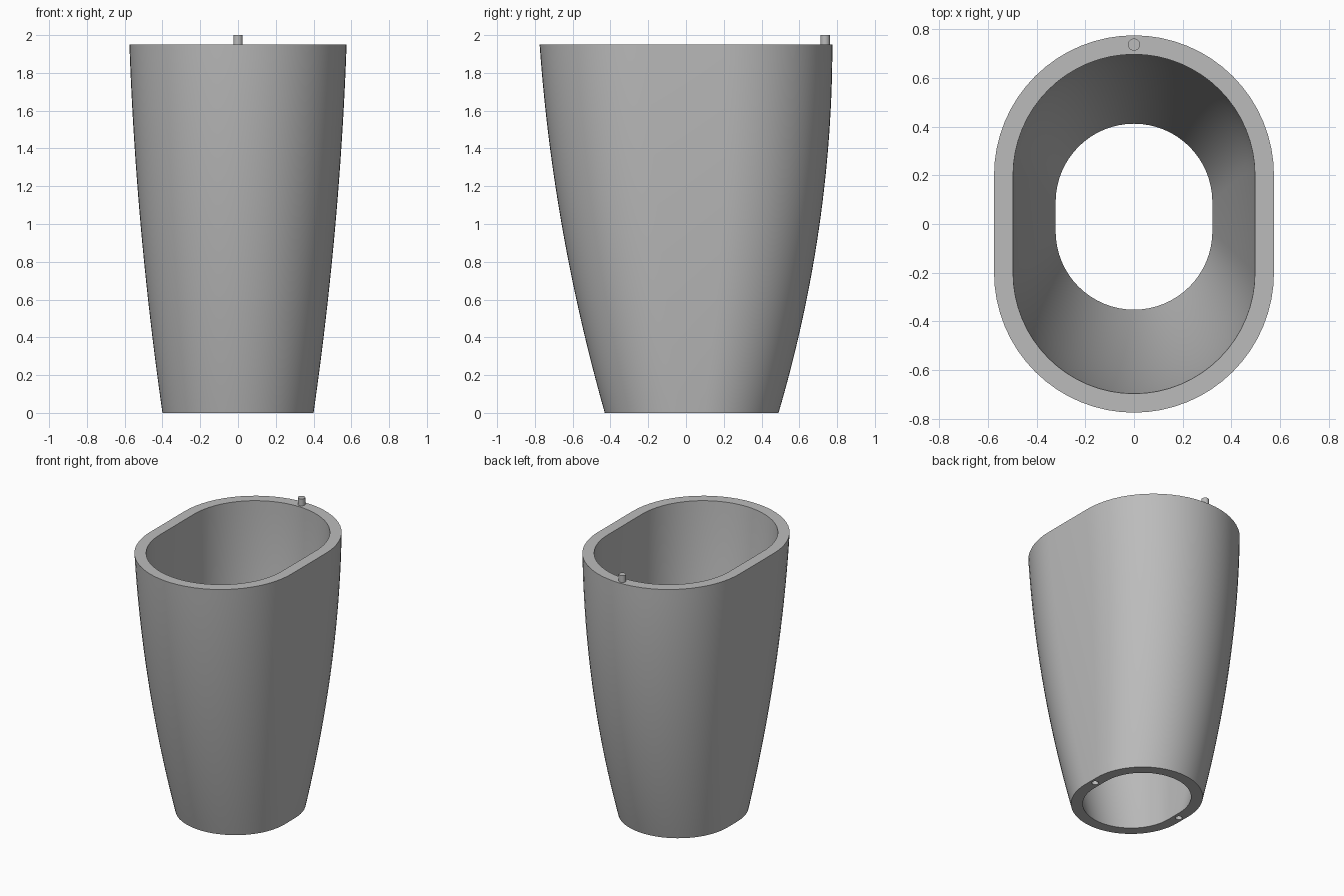
import bpy, bmesh, math
from mathutils import Vector

if "Cube" in bpy.data.objects:
    bpy.data.objects.remove(bpy.data.objects["Cube"])

H, WALL, N, LEVELS = 1.95, 0.078, 32, 28

grey = bpy.data.materials.new("light grey")
grey.diffuse_color = (0.5, 0.5, 0.5, 1)
grey.use_nodes = True
grey.node_tree.nodes["Principled BSDF"].inputs["Base Color"].default_value = grey.diffuse_color


def ease(z, a):
    # 0 at the rim, 1 at the foot; a sets how straight the flare is
    u = (H - z) / H
    return a * u + (1 - a) * u * u


def section(z, inset):
    # stadium outline: two half circles joined by straight sides
    half = 0.575 - 0.175 * ease(z, 0.4)
    back = 0.775 - 0.285 * ease(z, 0.0)
    front = -0.775 + 0.345 * ease(z, 0.4)
    r = half - inset
    pts = []
    for start, cy in ((0, back - half), (math.pi, front + half)):
        for i in range(N + 1):
            t = start + math.pi * i / N
            pts.append(Vector((r * math.cos(t), cy + r * math.sin(t), z)))
    return pts


def finish(bm, name):
    bmesh.ops.recalc_face_normals(bm, faces=bm.faces)
    me = bpy.data.meshes.new(name)
    bm.to_mesh(me)
    bm.free()
    me.materials.append(grey)
    ob = bpy.data.objects.new(name, me)
    bpy.context.collection.objects.link(ob)
    return ob


def smooth(ob):
    bpy.ops.object.select_all(action='DESELECT')
    ob.select_set(True)
    bpy.context.view_layer.objects.active = ob
    bpy.ops.object.shade_smooth_by_angle(angle=math.radians(30))


def rod(name, low, high, radius):
    bm = bmesh.new()
    low, high = Vector(low), Vector(high)
    bmesh.ops.create_cone(bm, cap_ends=True, segments=24, radius1=radius,
                          radius2=radius, depth=(high - low).length)
    turn = Vector((0, 0, 1)).rotation_difference(high - low).to_matrix()
    bmesh.ops.rotate(bm, matrix=turn, verts=bm.verts)
    bmesh.ops.translate(bm, vec=(low + high) / 2, verts=bm.verts)
    return finish(bm, name)


# flared hollow body: outer wall up, inner wall back down, closed into a loop
bm = bmesh.new()
zs = [H * i / LEVELS for i in range(LEVELS + 1)]
loops = [section(z, 0) for z in zs] + [section(z, WALL) for z in reversed(zs)]
rings = [[bm.verts.new(p) for p in loop] for loop in loops]
for a, b in zip(rings, rings[1:] + rings[:1]):
    for i in range(len(a)):
        j = (i + 1) % len(a)
        bm.faces.new((a[i], a[j], b[j], b[i]))
body = finish(bm, "body")

# two blind sockets in the foot, leaning with the wall
for side in (-1, 1):
    cutter = rod("socket_cutter", (side * 0.356, 0.03, -0.05),
                 (side * 0.389, 0.03, 0.2), 0.023)
    cutter.hide_render = True
    cutter.hide_set(True)
    cut = body.modifiers.new("socket", 'BOOLEAN')
    cut.operation, cut.object, cut.solver = 'DIFFERENCE', cutter, 'EXACT'
smooth(body)

# locating pin on the back of the rim
smooth(rod("rim_pin", (0, 0.737, H - 0.02), (0, 0.737, 2.0), 0.025))
